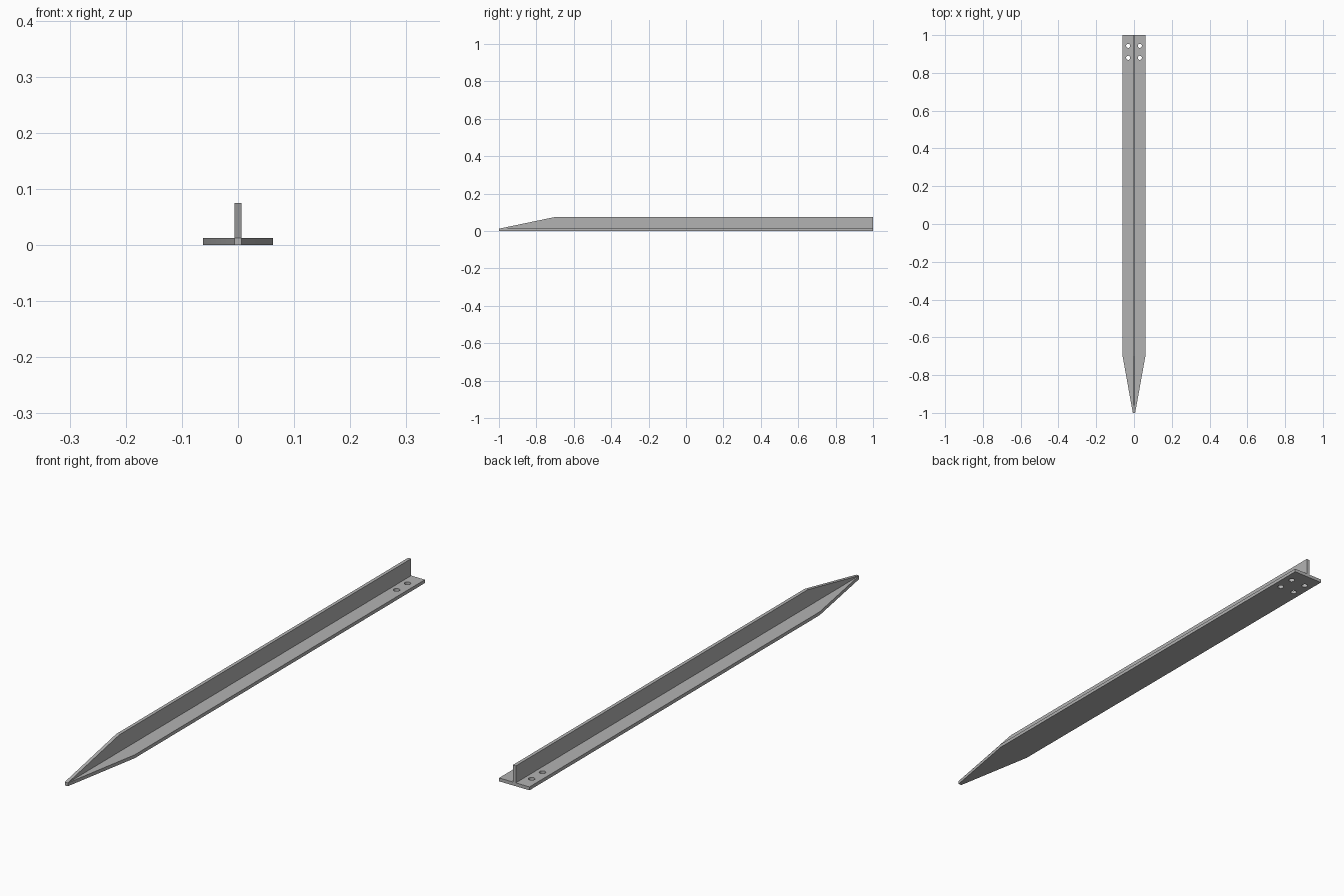
import bpy, bmesh
from mathutils import Matrix, Vector

if "Cube" in bpy.data.objects:
    bpy.data.objects.remove(bpy.data.objects["Cube"])

HALF_WIDTH = 0.062      # flange half width
THICK = 0.0125          # plate thickness
HEIGHT = 0.075          # overall height
HOLE_RADIUS = 0.011

steel = bpy.data.materials.new("steel_grey")
steel.use_nodes = True
colour = (0.45, 0.45, 0.45, 1)
steel.diffuse_color = colour
steel.node_tree.nodes["Principled BSDF"].inputs["Base Color"].default_value = colour


def add_object(name, bm):
    bmesh.ops.recalc_face_normals(bm, faces=bm.faces)
    mesh = bpy.data.meshes.new(name)
    bm.to_mesh(mesh)
    bm.free()
    mesh.materials.append(steel)
    obj = bpy.data.objects.new(name, mesh)
    bpy.context.collection.objects.link(obj)
    return obj


def plate(name, outline, depth):
    """Extrude a closed outline along the depth vector."""
    bm = bmesh.new()
    face = bm.faces.new([bm.verts.new(p) for p in outline])
    grown = bmesh.ops.extrude_face_region(bm, geom=[face], use_keep_orig=True)
    moved = [v for v in grown["geom"] if isinstance(v, bmesh.types.BMVert)]
    bmesh.ops.translate(bm, verts=moved, vec=Vector(depth))
    return add_object(name, bm)


# Flat flange, tapering to the width of the web at the front tip
right_side = [(-HALF_WIDTH, 1, 0), (-HALF_WIDTH, -0.69, 0), (-THICK / 2, -1, 0)]
left_side = [(-x, y, z) for x, y, z in reversed(right_side)]
flange = plate("flange", right_side + left_side, (0, 0, THICK))

# Upright web with a sloping front
x = -THICK / 2
plate("web", [(x, -1, THICK), (x, 1, THICK), (x, 1, HEIGHT), (x, -0.7, HEIGHT)],
      (THICK, 0, 0))

# Four bolt holes through the back end of the flange
bm = bmesh.new()
for hole_x in (-0.031, 0.031):
    for hole_y in (0.88, 0.943):
        bmesh.ops.create_cone(bm, cap_ends=True, segments=24, radius1=HOLE_RADIUS,
                              radius2=HOLE_RADIUS, depth=0.1,
                              matrix=Matrix.Translation((hole_x, hole_y, 0)))
cutter = add_object("hole_cutter", bm)
cutter.hide_render = True
cut = flange.modifiers.new("bolt_holes", "BOOLEAN")
cut.operation = "DIFFERENCE"
cut.solver = "EXACT"
cut.object = cutter

# Apply the cut, then drop the helper
bpy.context.view_layer.objects.active = flange
flange.select_set(True)
bpy.ops.object.modifier_apply(modifier=cut.name)
bpy.data.objects.remove(cutter)
bpy.ops.object.shade_smooth_by_angle()
